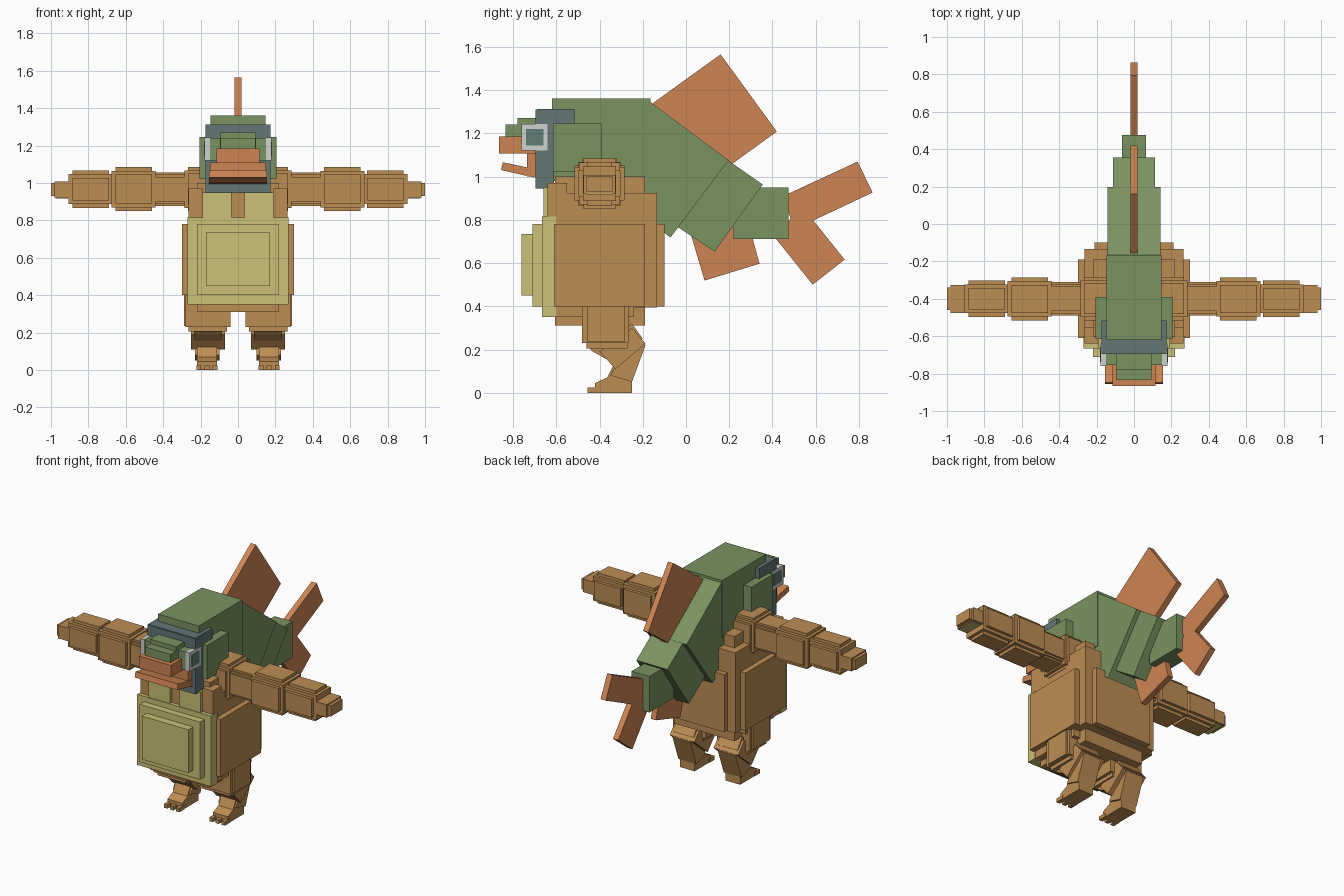
import bpy
import bmesh
from mathutils import Vector

default_cube = bpy.data.objects.get("Cube")
if default_cube:
    bpy.data.objects.remove(default_cube, do_unlink=True)


def make_material(name, red, green, blue):
    """Flat material from display values, stored as linear colour."""
    linear = [(channel / 255) ** 2.2 for channel in (red, green, blue)]
    material = bpy.data.materials.new(name)
    material.use_nodes = True
    material.diffuse_color = (*linear, 1)
    shader = material.node_tree.nodes["Principled BSDF"]
    shader.inputs["Base Color"].default_value = (*linear, 1)
    shader.inputs["Roughness"].default_value = 0.9
    return material


BROWN = make_material("fur_brown", 188, 140, 85)
GREEN = make_material("hide_green", 122, 146, 97)
ORANGE = make_material("fin_orange", 206, 132, 84)
YELLOW = make_material("belly_yellow", 202, 192, 118)
SLATE = make_material("face_slate", 98, 118, 117)
WHITE = make_material("eye_rim_grey", 205, 209, 205)
TEAL = make_material("eye_teal", 98, 125, 119)


def slab(name, material, outline, x):
    """Extrude a side outline of (y, z) points between two x values."""
    mesh = bpy.data.meshes.new(name)
    bm = bmesh.new()
    face = bm.faces.new([bm.verts.new((x[0], y, z)) for y, z in outline])
    extruded = bmesh.ops.extrude_face_region(bm, geom=[face])["geom"]
    verts = [item for item in extruded if isinstance(item, bmesh.types.BMVert)]
    bmesh.ops.translate(bm, verts=verts, vec=Vector((x[1] - x[0], 0, 0)))
    bmesh.ops.recalc_face_normals(bm, faces=bm.faces)
    bm.to_mesh(mesh)
    bm.free()
    mesh.materials.append(material)
    part = bpy.data.objects.new(name, mesh)
    bpy.context.scene.collection.objects.link(part)
    return part


def box(name, material, x, y, z):
    outline = [(y[0], z[0]), (y[1], z[0]), (y[1], z[1]), (y[0], z[1])]
    return slab(name, material, outline, x)


def middle_box(name, material, half, y, z):
    return box(name, material, (-half, half), y, z)


def middle_slab(name, material, half, outline):
    return slab(name, material, outline, (-half, half))


def box_pair(name, material, x, y, z):
    box("left_" + name, material, x, y, z)
    box("right_" + name, material, (-x[1], -x[0]), y, z)


def slab_pair(name, material, x, outline):
    slab("left_" + name, material, outline, x)
    slab("right_" + name, material, outline, (-x[1], -x[0]))


# Stepped torso
middle_box("torso_wide", BROWN, half=.3, y=(-.61, -.19), z=(.4, .78))
middle_box("torso_deep", BROWN, half=.21, y=(-.6, -.1), z=(.4, .78))
middle_box("torso_middle", BROWN, half=.265, y=(-.613, -.135), z=(.395, .925))
middle_box("torso_core", BROWN, half=.22, y=(-.605, -.19), z=(.31, 1))
middle_box("torso_base", BROWN, half=.265, y=(-.6, -.24), z=(.35, .5))
box_pair("chest_side", BROWN, x=(.19, .265), y=(-.64, -.55), z=(.81, .97))
middle_box("chest_middle", BROWN, half=.035, y=(-.64, -.55), z=(.81, .95))

# Layered belly
middle_box("belly_back", YELLOW, half=.27, y=(-.665, -.6), z=(.35, .815))
middle_box("belly_middle", YELLOW, half=.22, y=(-.71, -.66), z=(.4, .78))
middle_box("belly_front", YELLOW, half=.17, y=(-.76, -.7), z=(.45, .735))
box_pair("chest_plate", YELLOW, x=(.035, .19), y=(-.66, -.6), z=(.81, .95))


def arm_segment(name, start, end, half_y, half_z, step):
    """Three crossing boxes give each arm segment its stepped edges."""
    shapes = {"long": (0, step, step),
              "tall": (step, step * 2, 0),
              "deep": (step, 0, step * 2)}
    for label, (trim_x, trim_y, trim_z) in shapes.items():
        wide, high = half_y - trim_y, half_z - trim_z
        box_pair(name + "_" + label, BROWN,
                 x=(start + trim_x, end - trim_x),
                 y=(-.4 - wide, -.4 + wide),
                 z=(.967 - high, .967 + high))


# Arms held straight out
arm_segment("shoulder", start=.13, end=.285, half_y=.115, half_z=.117, step=.017)
arm_segment("upper_arm", start=.24, end=.46, half_y=.09, half_z=.09, step=.012)
arm_segment("elbow", start=.44, end=.675, half_y=.115, half_z=.117, step=.02)
arm_segment("forearm", start=.67, end=.905, half_y=.097, half_z=.1, step=.02)
box_pair("hand", BROWN, x=(.89, .98), y=(-.475, -.325), z=(.922, 1.008))
box_pair("finger_tips", BROWN, x=(.97, 1), y=(-.46, -.34), z=(.93, 1))
box_pair("palm", YELLOW, x=(.91, .975), y=(-.46, -.34), z=(.918, .926))

# Hips and bent legs
box_pair("hip", BROWN, x=(.04, .28), y=(-.48, -.265), z=(.23, .42))
box_pair("hip_wide", BROWN, x=(.06, .29), y=(-.455, -.285), z=(.235, .4))
box_pair("hip_lower", BROWN, x=(.06, .265), y=(-.46, -.27), z=(.205, .3))
slab_pair("thigh", BROWN, x=(.07, .25),
          outline=[(-.25, .3), (-.187, .227), (-.326, .11), (-.4, .19)])
slab_pair("knee", BROWN, x=(.085, .235),
          outline=[(-.45, .21), (-.25, .32), (-.2, .25), (-.34, .14), (-.43, .19)])
slab_pair("shin", BROWN, x=(.1, .23),
          outline=[(-.215, .25), (-.187, .22), (-.25, .05), (-.35, .08), (-.27, .23)])
slab_pair("foot", BROWN, x=(.112, .22),
          outline=[(-.42, 0), (-.25, 0), (-.25, .06), (-.33, .14), (-.365, .07), (-.42, .045)])
for number, centre in enumerate((.122, .166, .21)):
    box_pair("toe_%d" % number, BROWN, x=(centre - .013, centre + .013),
             y=(-.455, -.4), z=(0, .025))

# Head and hood
middle_box("head", GREEN, half=.148, y=(-.62, -.165), z=(.98, 1.36))
middle_box("cheeks", GREEN, half=.205, y=(-.615, -.39), z=(1.02, 1.245))
middle_box("face", SLATE, half=.175, y=(-.695, -.61), z=(.945, 1.31))
middle_box("brow_band", SLATE, half=.174, y=(-.69, -.515), z=(1.24, 1.313))

# Muzzle and beak
middle_box("muzzle_wide", GREEN, half=.165, y=(-.755, -.69), z=(1.12, 1.24))
middle_box("muzzle_top", GREEN, half=.095, y=(-.78, -.69), z=(1.17, 1.27))
middle_box("muzzle_tip", GREEN, half=.093, y=(-.835, -.75), z=(1.18, 1.24))
middle_box("upper_beak", ORANGE, half=.115, y=(-.865, -.69), z=(1.107, 1.185))
middle_box("jaw", ORANGE, half=.15, y=(-.735, -.69), z=(1, 1.11))
middle_slab("lower_beak", ORANGE, half=.155,
            outline=[(-.855, 1.03), (-.7, .995), (-.7, 1.035), (-.847, 1.066)])

# Eyes
box_pair("eye_rim", WHITE, x=(.15, .178), y=(-.76, -.64), z=(1.12, 1.243))
box_pair("eye", TEAL, x=(.173, .181), y=(-.74, -.66), z=(1.143, 1.22))

# Tail dropping back from the head
middle_slab("tail_root", GREEN, half=.143,
            outline=[(-.165, 1.345), (.197, 1.075), (-.072, .718), (-.433, .99)])
middle_slab("tail_middle", GREEN, half=.113,
            outline=[(.18, 1.085), (.355, .963), (.132, .652), (-.05, .775)])
middle_box("tail_end", GREEN, half=.065, y=(.22, .475), z=(.712, .95))

# Thin fins
fins = {
    "back_fin": [(-.155, 1.338), (.16, 1.565), (.42, 1.208), (.105, .98)],
    "tail_fin_upper": [(.42, .94), (.794, 1.069), (.863, .926), (.5, .755)],
    "tail_fin_lower": [(.415, .713), (.586, .5), (.734, .616), (.53, .87)],
    "belly_fin": [(.02, .74), (.086, .519), (.34, .597), (.29, .78)],
}
# The upper tail fin starts inside the tail end
fins["tail_fin_upper"][0] = (.45, .91)
for name, outline in fins.items():
    middle_slab(name, ORANGE, half=.019, outline=outline)
